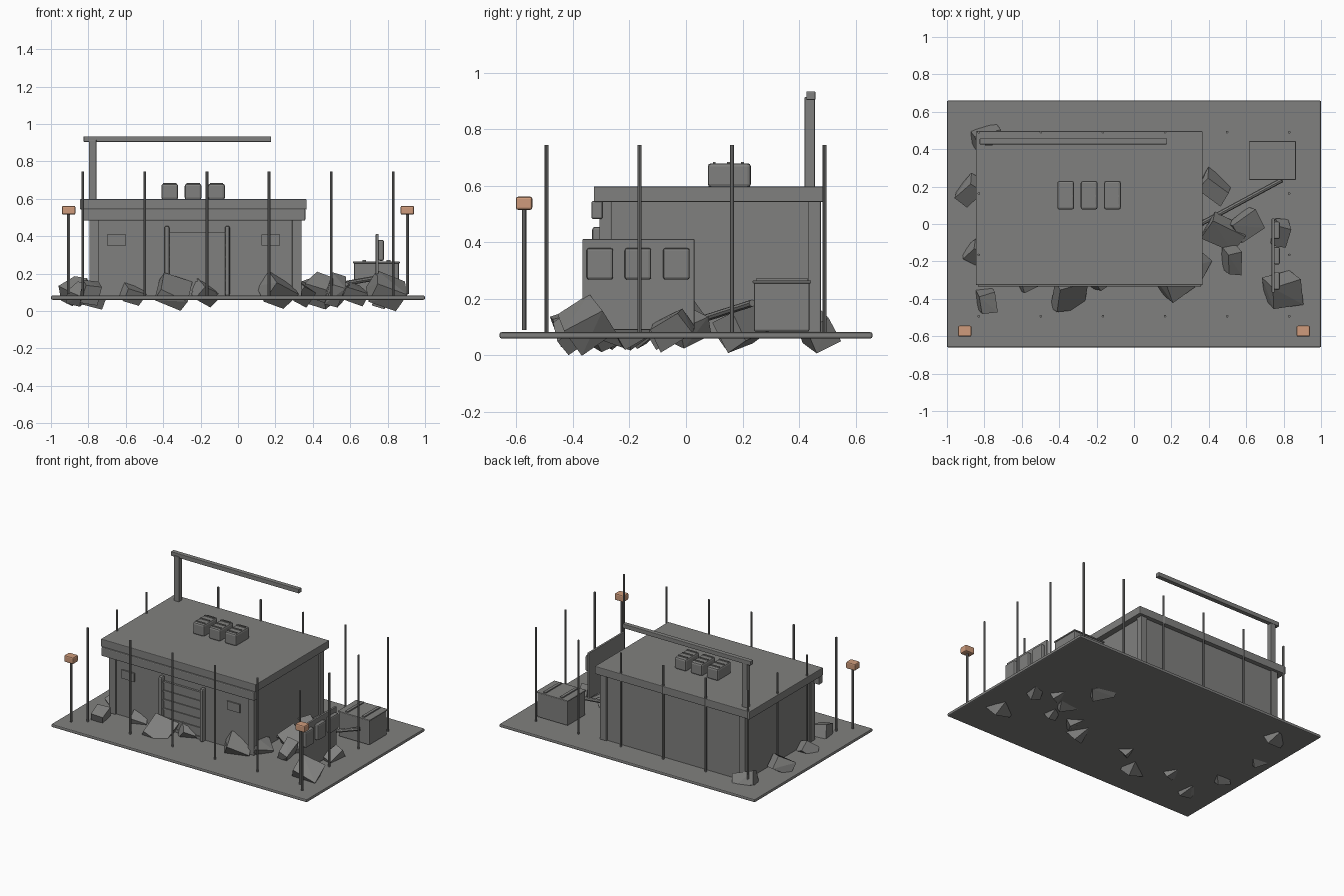
import bpy, bmesh, math, random
from mathutils import Vector, Euler

random.seed(7)


def material(name, rgb):
    m = bpy.data.materials.new(name)
    m.diffuse_color = (*rgb, 1)
    return m


GREY = material("concrete grey", (0.216, 0.216, 0.21))
TAN = material("lamp tan", (0.62, 0.33, 0.2))


def finish(name, bm, mat):
    me = bpy.data.meshes.new(name)
    bm.to_mesh(me)
    bm.free()
    ob = bpy.data.objects.new(name, me)
    bpy.context.collection.objects.link(ob)
    me.materials.append(mat)
    return ob


def box(name, x, y, z, bevel=0.0, mat=GREY):
    """Box given by its (min, max) range on each axis."""
    bm = bmesh.new()
    bmesh.ops.create_cube(bm, size=1)
    for v in bm.verts:
        v.co = [r[0] + (r[1] - r[0]) * (c + 0.5) for c, r in zip(v.co, (x, y, z))]
    if bevel:
        bmesh.ops.bevel(bm, geom=bm.edges[:], offset=bevel, segments=2, profile=0.5, affect='EDGES')
    return finish(name, bm, mat)


def rod(name, a, b, r, sides=8):
    """Cylinder between two points."""
    a, b = Vector(a), Vector(b)
    bm = bmesh.new()
    bmesh.ops.create_cone(bm, cap_ends=True, segments=sides, radius1=r, radius2=r, depth=(b - a).length)
    q = (b - a).to_track_quat('Z', 'Y')
    for v in bm.verts:
        v.co = q @ v.co + (a + b) / 2
    return finish(name, bm, GREY)


def chunk(x, y, z, size, tilt, turn):
    """Broken slab: a jittered, tilted box with one corner sheared off."""
    bm = bmesh.new()
    bmesh.ops.create_cube(bm, size=1)
    rot = Euler((math.radians(tilt), math.radians(tilt * 0.6), math.radians(turn))).to_matrix()
    for v in bm.verts:
        p = Vector([c * s * random.uniform(0.8, 1.1) for c, s in zip(v.co, size)])
        v.co = rot @ p + Vector((x, y, z))
    bmesh.ops.convex_hull(bm, input=bm.verts[:])
    bmesh.ops.dissolve_limit(bm, angle_limit=0.02, verts=bm.verts[:], edges=bm.edges[:])
    finish("rubble", bm, GREY)


# Ground slab
box("ground_slab", (-1, 1), (-0.66, 0.66), (0.06, 0.082), 0.007)

# Building shell with corner columns
box("walls", (-0.785, 0.325), (-0.295, 0.465), (0.08, 0.56))
for x in (-0.77, 0.315):
    for y in (-0.285, 0.455):
        box("corner_column", (x - 0.025, x + 0.025), (y - 0.022, y + 0.022), (0.08, 0.56), 0.004)
box("roof", (-0.845, 0.367), (-0.326, 0.496), (0.543, 0.598), 0.004)
box("front_fascia", (-0.835, 0.36), (-0.335, -0.295), (0.483, 0.546), 0.006)

# Shutter door with ribs and rounded side posts
box("shutter", (-0.37, -0.06), (-0.305, -0.29), (0.08, 0.42), 0.003)
for i in range(6):
    z = 0.1 + i * 0.063
    box("shutter_rib", (-0.37, -0.06), (-0.312, -0.3), (z - 0.006, z + 0.006))
for x in (-0.38, -0.057):
    box("door_post", (x - 0.013, x + 0.013), (-0.332, -0.29), (0.08, 0.455), 0.01)

# Wall plates beside the door
for x in (-0.65, 0.175):
    box("window_plate", (x - 0.05, x + 0.05), (-0.304, -0.294), (0.35, 0.41))

# Roof units with thin top bars
for x in (-0.365, -0.24, -0.115):
    box("roof_unit", (x - 0.045, x + 0.045), (0.077, 0.23), (0.595, 0.68), 0.012)
    for y in (0.1, 0.15, 0.2):
        box("roof_unit_bar", (x - 0.036, x + 0.036), (y - 0.005, y + 0.005), (0.675, 0.685))

# Roof post and long beam
box("beam_post", (-0.797, -0.757), (0.42, 0.456), (0.59, 0.915), 0.003)
box("overhead_beam", (-0.825, 0.177), (0.426, 0.458), (0.904, 0.934), 0.003)

# Perimeter rods
for i in range(6):
    for j in range(4):
        if i in (0, 5) or j in (0, 3):
            x, y = -0.83 + i * 0.332, -0.493 + j * 0.328
            rod("perimeter_rod", (x, y, 0.07), (x, y, 0.745), 0.007)

# Lamps at the front corners
for x in (-0.905, 0.905):
    rod("lamp_pole", (x, -0.573, 0.09), (x, -0.573, 0.53), 0.008)
    box("lamp_head", (x - 0.036, x + 0.036), (-0.602, -0.544), (0.515, 0.562), 0.008, TAN)

# Standing panel with three screens
box("panel", (0.736, 0.752), (-0.367, 0.03), (0.09, 0.412), 0.004)
for y in (-0.305, -0.17, -0.034):
    box("screen", (0.748, 0.78), (y - 0.047, y + 0.047), (0.268, 0.38), 0.009)

# Crate with a lid and two straps, and a leaning pipe
box("crate", (0.62, 0.86), (0.24, 0.437), (0.085, 0.265), 0.006)
box("crate_lid_lip", (0.615, 0.865), (0.236, 0.443), (0.255, 0.265), 0.003)
for x in (0.675, 0.805):
    box("crate_strap", (x - 0.01, x + 0.01), (0.25, 0.43), (0.262, 0.273))
rod("leaning_pipe", (0.3, -0.03, 0.1), (0.79, 0.235, 0.185), 0.013)

# Rubble: x, y, z, size, tilt, turn
for c in (
    (-0.79, -0.41, 0.10, (0.10, 0.11, 0.11), 20, 10),
    (-0.88, 0.18, 0.11, (0.09, 0.15, 0.10), 30, -35),
    (-0.79, 0.46, 0.09, (0.15, 0.10, 0.10), 25, 20),
    (-0.85, -0.15, 0.09, (0.09, 0.11, 0.08), 35, -30),
    (-0.35, -0.38, 0.11, (0.17, 0.18, 0.07), 40, 10),
    (-0.57, -0.30, 0.09, (0.11, 0.10, 0.09), 25, 30),
    (-0.18, -0.28, 0.10, (0.13, 0.10, 0.10), 35, 40),
    (0.21, -0.30, 0.11, (0.15, 0.14, 0.13), 35, 35),
    (0.32, -0.22, 0.10, (0.13, 0.12, 0.10), 30, 60),
    (0.43, 0.20, 0.10, (0.15, 0.10, 0.12), 25, -35),
    (0.48, -0.05, 0.11, (0.20, 0.14, 0.09), 30, -25),
    (0.60, -0.01, 0.10, (0.15, 0.12, 0.08), 25, 35),
    (0.52, -0.19, 0.11, (0.08, 0.13, 0.12), 30, 10),
    (0.79, -0.35, 0.11, (0.17, 0.16, 0.13), 35, 15),
    (0.78, -0.05, 0.09, (0.08, 0.13, 0.09), 30, -10),
):
    chunk(*c)
